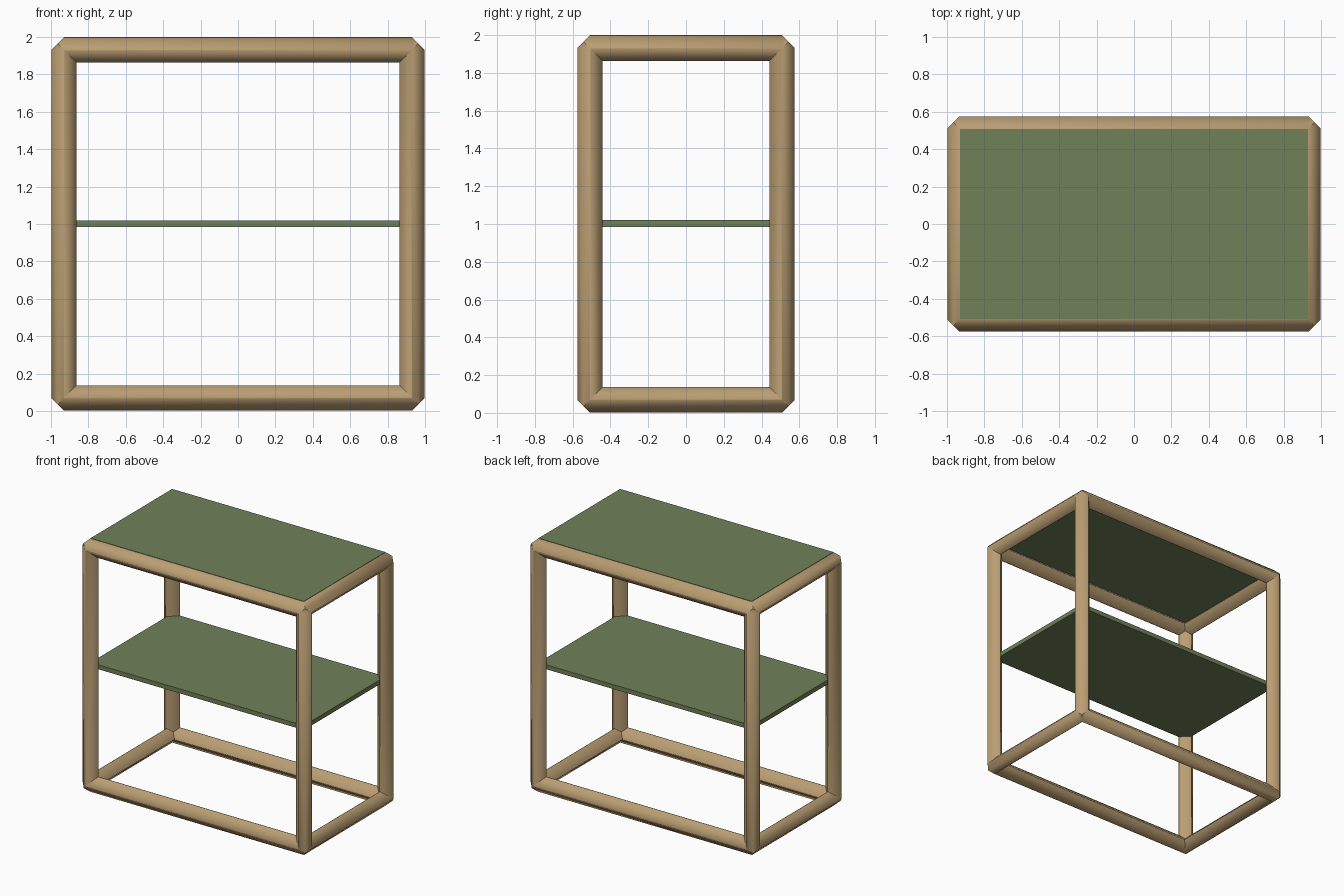
import bpy, bmesh, math
from itertools import product

if "Cube" in bpy.data.objects:
    bpy.data.objects.remove(bpy.data.objects["Cube"])

O = 0.07                         # half diagonal of the diamond-section bars
C = (0.93, 0.508, 0.93)          # half size of the frame between bar centre lines


def material(name, rgb):
    m = bpy.data.materials.new(name)
    m.diffuse_color = (*rgb, 1)
    m.use_nodes = True
    m.node_tree.nodes["Principled BSDF"].inputs["Base Color"].default_value = m.diffuse_color
    return m


wood = material("wood", (0.49, 0.34, 0.17))
green = material("green_panel", (0.16, 0.22, 0.10))

# Frame: twelve mitred diamond bars along the edges of a box
bm = bmesh.new()
cache = {}


def vert(signs, off):
    """Vertex at a box corner, offset outwards (+) or inwards (-) per axis."""
    key = (signs, off)
    if key not in cache:
        p = [s * (c + d) for s, c, d in zip(signs, C, off)]
        cache[key] = bm.verts.new((p[0], p[1], p[2] + 1))
    return cache[key]


def spread(axis, along, across):
    off = [across] * 3
    off[axis] = along
    return tuple(off)


for k in range(3):
    i, j = (k + 1) % 3, (k + 2) % 3
    rim_i, rim_j = spread(i, O, 0), spread(j, O, 0)
    open_i, open_j = spread(i, 0, -O), spread(j, 0, -O)
    outer, inner = (O / 2,) * 3, (-O / 2,) * 3
    sides = [(rim_i, outer, rim_j), (rim_j, open_j),
             (open_j, inner, open_i), (open_i, rim_i)]
    for a, b in product((-1, 1), repeat=2):
        lo, hi = [0, 0, 0], [0, 0, 0]
        lo[i] = hi[i] = a
        lo[j] = hi[j] = b
        lo[k], hi[k] = -1, 1
        for side in sides:
            bm.faces.new([vert(tuple(lo), o) for o in side] +
                         [vert(tuple(hi), o) for o in reversed(side)])
bmesh.ops.recalc_face_normals(bm, faces=bm.faces)
mesh = bpy.data.meshes.new("frame")
bm.to_mesh(mesh)
bm.free()
frame = bpy.data.objects.new("frame", mesh)
bpy.context.collection.objects.link(frame)
mesh.materials.append(wood)
bpy.context.view_layer.objects.active = frame
frame.select_set(True)

# Slightly eased long edges, smooth across the bevel and sharp at the mitres
bev = frame.modifiers.new("eased_edges", 'BEVEL')
bev.width = 0.004
bev.segments = 1
bev.limit_method = 'ANGLE'
bev.angle_limit = math.radians(75)
bpy.ops.object.modifier_apply(modifier=bev.name)
bpy.ops.object.shade_smooth_by_angle(angle=math.radians(50))


# Top panel and middle shelf
def panel(name, z0, z1):
    bpy.ops.mesh.primitive_cube_add(size=1, location=(0, 0, (z0 + z1) / 2))
    ob = bpy.context.object
    ob.name = name
    ob.scale = (2 * C[0], 2 * C[1], z1 - z0)
    bpy.ops.object.transform_apply(location=False, rotation=False, scale=True)
    ob.data.materials.append(green)


panel("top_panel", 1.965, 2.0)
panel("middle_shelf", 0.985, 1.02)
